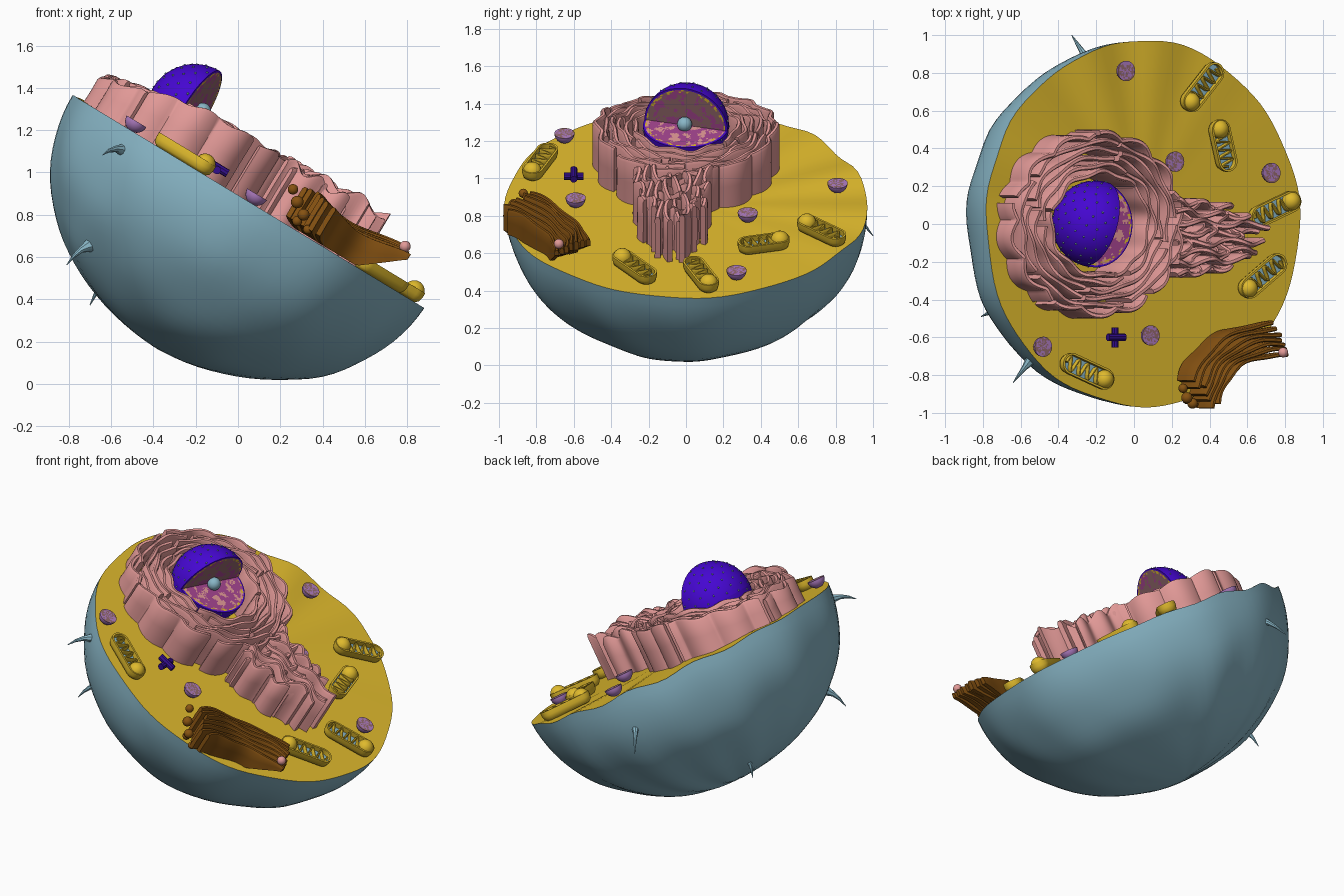
import bpy, bmesh, math, random
from mathutils import Matrix, Vector, noise

if "Cube" in bpy.data.objects:
    bpy.data.objects.remove(bpy.data.objects["Cube"])

random.seed(4)
TILT = math.radians(31.2)
M = Matrix.Translation((0.045, 0, 0.865)) @ Matrix.Rotation(TILT, 4, 'Y')   # tilted section plane
MI = M.inverted()


def mat(name, c):
    m = bpy.data.materials.new(name)
    m.diffuse_color = (*c, 1)
    m.use_nodes = True
    m.node_tree.nodes["Principled BSDF"].inputs["Base Color"].default_value = m.diffuse_color
    return m


BLUE = mat("pale_blue", (0.25, 0.47, 0.57))
GOLD = mat("gold", (0.74, 0.49, 0.026))
PINK = mat("salmon_pink", (0.76, 0.32, 0.31))
VIOLET = mat("blue_violet", (0.06, 0.002, 0.64))
MAGENTA = mat("magenta", (0.38, 0.06, 0.28))
ROSE = mat("dusty_rose", (0.29, 0.14, 0.15))
BROWN = mat("brown", (0.24, 0.085, 0.006))
LILAC = mat("lilac", (0.42, 0.2, 0.53))
INDIGO = mat("indigo", (0.035, 0.004, 0.27))


def finish(bm, name, mats, frame=M, angle=40, normals=True):
    if normals:
        bmesh.ops.recalc_face_normals(bm, faces=bm.faces)
    me = bpy.data.meshes.new(name)
    bm.to_mesh(me)
    bm.free()
    for m in mats:
        me.materials.append(m)
    me.shade_smooth()
    me.set_sharp_from_angle(angle=math.radians(angle))
    ob = bpy.data.objects.new(name, me)
    bpy.context.collection.objects.link(ob)
    ob.matrix_world = frame
    return ob


def on_plane(x, y, h):
    """top-view x, y seen at height h above the section -> local point"""
    return Vector(((x - 0.045 - 0.518 * h) / 0.856, y, h))


def loft(bm, rings, closed=True, mi=0):
    """quads between successive rings of points"""
    vs = [[bm.verts.new(p) for p in r] for r in rings]
    n = len(rings[0])
    for a, b in zip(vs, vs[1:]):
        for j in range(n if closed else n - 1):
            bm.faces.new((a[j], a[(j + 1) % n], b[(j + 1) % n], b[j])).material_index = mi
    return vs


def ribbon(bm, pts, bot, top, t, mi=0):
    """upright wall along pts; bot/top are functions of the path fraction"""
    rings, n = [], len(pts)
    for i, p in enumerate(pts):
        a, b = pts[max(i - 1, 0)], pts[min(i + 1, n - 1)]
        d = Vector((b[0] - a[0], b[1] - a[1], 0)).normalized()
        nr, f = Vector((-d.y, d.x, 0)), i / (n - 1)
        lo, hi = bot(f), top(f)
        prof = [(-t, lo), (t, lo), (t * 1.1, (lo + hi) / 2), (t, hi - t), (t * .5, hi),
                (-t * .5, hi), (-t, hi - t), (-t * .9, (lo + hi) / 2)]
        rings.append([Vector((p[0], p[1], z)) + nr * o for o, z in prof])
    vs = loft(bm, rings, mi=mi)
    for e in (vs[0], vs[-1]):
        bm.faces.new(e).material_index = mi


def ball(bm, p, r, seg=16):
    bmesh.ops.create_uvsphere(bm, u_segments=seg, v_segments=seg // 2, radius=r,
                              matrix=Matrix.Translation(p))


# cell body: lumpy half ellipsoid and wavy gold section
def rim(a, r):
    s = r * (1 + 0.007 * math.sin(5 * a + 1) + 0.005 * math.sin(11 * a))
    w = max(0, math.cos(a - 2.0)) ** 2 * 0.014 * math.sin(14 * a) * r ** 2
    return Vector((0.97 * s * math.cos(a), 0.97 * s * math.sin(a), w))


SEG = 96
ANG = [2 * math.pi * i / SEG for i in range(SEG)]
bm = bmesh.new()
rings = []
for j in range(25):
    ph = math.pi / 2 * j / 24.3
    ring = []
    for a in ANG:
        p = rim(a, 1)
        q = Vector((p.x * math.cos(ph), p.y * math.cos(ph), p.z * math.cos(ph) - 0.82 * math.sin(ph)))
        lump = 0.016 * noise.noise(q * 3.2) - 0.02 * max(0, math.cos(a))
        ring.append(q * (1 + lump * math.sin(ph * 2)))
    rings.append(ring)
vs = loft(bm, rings)
bm.faces.new(vs[-1])
finish(bm, "cell_membrane", [BLUE])
bm = bmesh.new()
vs = loft(bm, [[rim(a, r) for a in ANG] for r in (1, .85, .7, .5, .3, .1)])
bm.faces.new(vs[-1])
for f in bm.faces:
    f.normal_update()
    if f.normal.z < 0:
        f.normal_flip()
finish(bm, "cytoplasm_section", [GOLD], normals=False)

# spikes on the membrane (world base, tip)
bm = bmesh.new()
for b, t in (((-.54, -.71, 1.1), (-.64, -.84, 1.08)), ((-.70, -.44, .65), (-.81, -.49, .56)),
             ((-.62, .26, .48), (-.70, .31, .37)), ((-.24, .86, .82), (-.33, 1.0, .69))):
    b, t = Vector(b), Vector(t)
    d = t - b
    rings = []
    q = d.to_track_quat('Z', 'Y')
    for f, r in ((-.1, .042), (.15, .026), (.4, .015), (.7, .009), (1, .002)):
        c = b + d * f + Vector((0, 0, .02 * math.sin(f * 3)))
        rings.append([c + q @ Vector((r * math.cos(k * .785), r * math.sin(k * .785), 0)) for k in range(8)])
    bm.faces.new(loft(bm, rings)[-1])
finish(bm, "membrane_spikes", [BLUE], Matrix.Identity(4))

# nucleus: ball with a quarter removed, speckled cut faces
R = 0.23
NF = M @ Matrix.Translation((-0.43, 0, 0.228)) @ Matrix.Rotation(math.radians(-15), 4, 'Z')
for name, cuts in (("nucleus_lower", [(0, 0, 1)]), ("nucleus_upper", [(0, 0, -1), (1, 0, 0)])):
    bm = bmesh.new()
    bmesh.ops.create_uvsphere(bm, u_segments=48, v_segments=24, radius=R)
    for no in cuts:
        bmesh.ops.bisect_plane(bm, geom=bm.verts[:] + bm.edges[:] + bm.faces[:], dist=1e-5,
                               plane_co=(0, 0, 0), plane_no=no, clear_outer=True)
        bmesh.ops.holes_fill(bm, edges=[e for e in bm.edges if e.is_boundary], sides=0)
    finish(bm, name, [VIOLET], NF)
bm = bmesh.new()
for side in (0, 1):
    rings = []
    for i in range(25):
        r = 0.008 + (R - 0.02) * i / 24
        ring = []
        for k in range(49):
            a = math.pi * k / 48
            c, s = r * math.cos(a), r * math.sin(a)
            ring.append((0.003, c, s + .003) if side else (s + .003, -c, 0.003))
        rings.append(ring)
    loft(bm, rings, closed=False)
for f in bm.faces:
    c = f.calc_center_median()
    n = noise.noise(c * 22) + random.uniform(-.25, .25)
    f.normal_update()
    if f.normal.x + f.normal.z < 0:
        f.normal_flip()
    upright = f.normal.x > .5
    f.material_index = (3 if n > -.12 else 0) if upright else (1 if n > .16 else 0)
    if c.length > R - .024 and random.random() < .4:
        f.material_index = 2
finish(bm, "nucleus_interior", [MAGENTA, PINK, GOLD, ROSE], NF, normals=False)
bm = bmesh.new()
ball(bm, (0.03, 0, 0.025), 0.04, 20)
finish(bm, "nucleolus", [BLUE], NF)
# nuclear pores spread in a spiral
bm = bmesh.new()
for i in range(190):
    z = 1 - 2 * (i + .5) / 190
    a = i * 2.39996
    s = math.sqrt(1 - z * z)
    p = Vector((s * math.cos(a), s * math.sin(a), z)) * R
    if not (p.x > -.008 and p.z > -.008):
        bmesh.ops.create_icosphere(bm, subdivisions=1, radius=.006, matrix=Matrix.Translation(p))
finish(bm, "nuclear_pores", [BLUE], NF)

# folded membranes ringed round the nucleus
bm = bmesh.new()
for k in range(6):
    r0, n = 0.28 + 0.041 * k, 3 + k // 2
    off = random.uniform(0, 6)
    for s in range(n):
        a0 = off + 2 * math.pi * s / n
        a1 = off + 2 * math.pi * (s + 1) / n - random.uniform(.02, .14)
        pts = []
        for i in range(41):
            a = a0 + (a1 - a0) * i / 40
            wave = (.034 * abs(math.sin(7 * a + .3)) - .022) if k == 5 else .009 * math.sin(9 * a + k * 1.7)
            r = r0 + wave
            pts.append((-0.40 + r * math.cos(a), r * math.sin(a) * .98))
        j = random.uniform(-.012, .012)
        ribbon(bm, pts, lambda f: -.005,
               lambda f: .15 + .11 * min(1, max(0, (pts[round(f * 40)][0] + .9) / .5)) + j
               + .008 * math.sin(f * 17 + k), .0145)
# trailing folds: long fingers and short cross walls
for i in range(8):
    y0, end = -.27 + .056 * i, (.40, .50, .56, .60, .58, .61, .50, .42)[i]
    pts = []
    for s in range(31):
        f = s / 30
        y = y0 + (-.06 - y0) * .22 * f + .016 * math.sin(f * 13 + i * 2.1)
        pts.append((.06 + (end - .06) * f, y))
    j = random.uniform(-.03, .03)
    ribbon(bm, pts, lambda f: .0, lambda f: .265 + j * f + .022 * math.sin(f * 15 + i), .015)
for i, u in enumerate((.13, .21, .29, .37, .45)):
    w = .2 - .016 * i
    pts = [(u + .02 * math.sin(s * .8 + i) - .03 * (s / 12 - 1) ** 2, -.075 + w * (s / 12 - 1)) for s in range(25)]
    ribbon(bm, pts, lambda f: 0, lambda f: .24 + .025 * math.sin(f * 19 + i), .013)
finish(bm, "folded_membranes", [PINK])

# brown stack of curved sheets with droplets
bm = bmesh.new()
for k in range(7):
    r = .335 + .029 * k
    a0 = math.radians(172 - 2 * k + random.uniform(-5, 3))
    a1 = math.radians(84 + 2.2 * k + random.uniform(-2, 2))
    pts = []
    for i in range(31):
        f = i / 30
        a = a0 + (a1 - a0) * f
        q = r * (1 - .03 * f) + .006 * math.sin(f * 14 + k)
        pts.append((.745 + 1.15 * q * math.cos(a), -1.02 + q * math.sin(a)))
    ribbon(bm, pts, lambda f: .005 + .15 * max(0, f - .65) / .35 + .03 * max(0, .2 - f) / .2,
           lambda f: .19 + .02 * math.cos(f * 6) - .006 * abs(k - 4), .012)
for p, r in (((.28, -.92, .86), .03), ((.31, -.95, .80), .028), ((.28, -.93, .77), .024),
             ((.33, -.95, .73), .022), ((.26, -.87, .92), .025)):
    ball(bm, MI @ Vector(p), r)
finish(bm, "stacked_sheets", [BROWN])
bm = bmesh.new()
ball(bm, MI @ Vector((.79, -.68, .65)), .027)
finish(bm, "pink_droplet", [PINK])

# vesicles: half balls, flat and speckled on top
for i, (x, y) in enumerate(((-.04, .81), (.22, .33), (.73, .27), (.09, -.59), (-.48, -.65))):
    bm = bmesh.new()
    loft(bm, [[(.054 * math.sin(t) * math.cos(a * math.pi / 12), .054 * math.sin(t) * math.sin(a * math.pi / 12),
                -.054 * math.cos(t)) for a in range(24)] for t in [.02 + 1.55 * j / 8 for j in range(9)]])
    vs = loft(bm, [[(r * math.cos(a * math.pi / 12), r * math.sin(a * math.pi / 12), 0)
                    for a in range(24)] for r in (.054, .043, .033, .022, .012, .001)])
    bm.faces.new(vs[-1])
    for f in bm.faces:
        if abs(f.calc_center_median().z) < 1e-5 and random.random() < .5:
            f.material_index = 1
    bmesh.ops.remove_doubles(bm, verts=bm.verts, dist=5e-4)
    finish(bm, f"vesicle_{i + 1}", [LILAC, ROSE], M @ Matrix.Translation(on_plane(x, y, .05)))

# mitochondria: open capsules, inner folds on a blue floor, one closed end (second point)
for i, (x0, y0, x1, y1) in enumerate(((.45, .84, .27, .61), (.50, .28, .44, .55), (.62, .02, .87, .14),
                                      (.79, -.18, .57, -.37), (-.38, -.72, -.12, -.84))):
    a, b = on_plane(x0, y0, .04), on_plane(x1, y1, .04)
    d = b - a
    L, W = d.length / 2 - .055, .057
    F = M @ Matrix.Translation(((a.x + b.x) / 2, (a.y + b.y) / 2, 0)) @ Matrix.Rotation(math.atan2(d.y, d.x), 4, 'Z')
    bm = bmesh.new()
    rings = []
    for w, z in ((.035, 0), (.05, .012), (W, .035), (W, .062), (W - .011, .062), (W - .011, .03)):
        rings.append([((L if k < 13 else -L) + w * math.cos(-math.pi / 2 + math.pi * (k if k < 13 else k - 1) / 12),
                       w * math.sin(-math.pi / 2 + math.pi * (k if k < 13 else k - 1) / 12), z) for k in range(26)])
    vs = loft(bm, rings)
    bm.faces.new(vs[0])
    bm.faces.new(vs[-1]).material_index = 1
    ball(bm, (L + .006, 0, .045), .05, 20)
    n = 8
    pts = [(-L - .03 + (2 * L + .01) * s / (n * 6), .037 * math.sin(s * math.pi / 6)) for s in range(n * 6 + 1)]
    ribbon(bm, pts, lambda f: .028, lambda f: .058, .0055)
    finish(bm, f"mitochondrion_{i + 1}", [GOLD, BLUE], F)

# centriole pair: two crossed ridged rods
bm = bmesh.new()
P = on_plane(-.1, -.6, .05)
for k, ax in enumerate('XY'):
    rot = Matrix.Rotation(math.pi / 2, 4, ax)
    bmesh.ops.create_cone(bm, cap_ends=True, segments=9, radius1=.02, radius2=.02, depth=.105,
                          matrix=Matrix.Translation(P + Vector((0, 0, .012 * k))) @ rot)
finish(bm, "centriole_pair", [INDIGO], angle=25)
